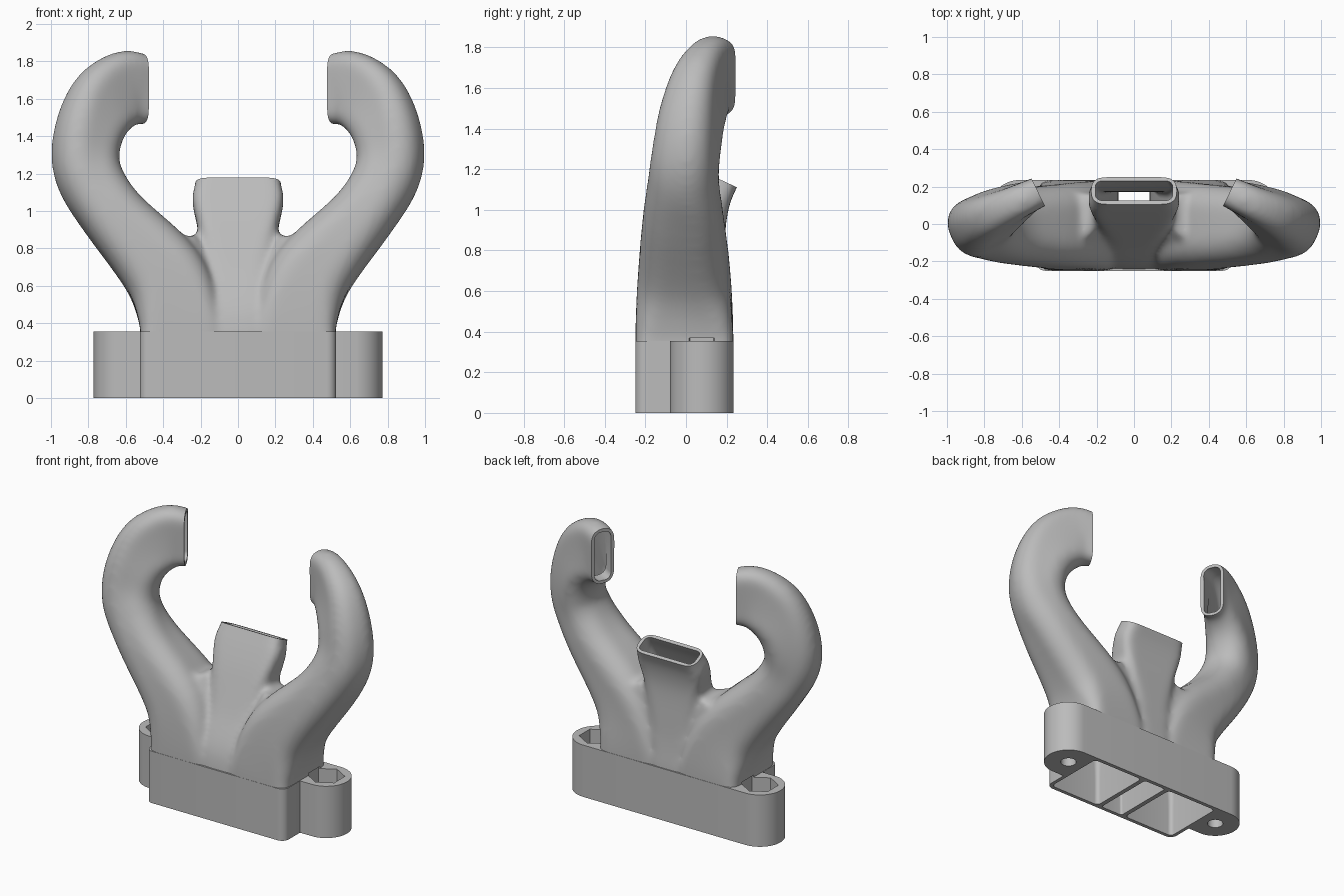
import bpy, bmesh, math
from mathutils import Vector, Matrix

cube = bpy.data.objects.get("Cube")
if cube:
    bpy.data.objects.remove(cube, do_unlink=True)

WALL = 0.023
BASE_TOP = 0.355
EAR = Vector((0.615, 0.078))

grey = bpy.data.materials.new("plain_grey")
grey.use_nodes = True
grey.diffuse_color = (0.5, 0.5, 0.5, 1)
for node in grey.node_tree.nodes:
    if node.type == 'BSDF_PRINCIPLED':
        node.inputs["Base Color"].default_value = (0.5, 0.5, 0.5, 1)

# Duct stations: x, y, z, half width, half depth, corner roundness, turn in degrees
ARM = [
    (0.308, -0.008, -0.05, 0.216, 0.24, 0.24, 0),
    (0.308, -0.008, 0.24, 0.216, 0.24, 0.24, 0),
    (0.312, -0.008, 0.42, 0.216, 0.24, 0.35, 0),
    (0.397, -0.011, 0.665, 0.215, 0.226, 0.6, 3),
    (0.665, -0.015, 0.975, 0.172, 0.195, 0.8, 10),
    (0.785, -0.012, 1.16, 0.174, 0.168, 0.85, 18),
    (0.816, 0.004, 1.30, 0.178, 0.153, 0.85, 23),
    (0.786, 0.03, 1.455, 0.186, 0.138, 0.85, 25),
    (0.71, 0.073, 1.585, 0.20, 0.114, 0.85, 25),
    (0.60, 0.128, 1.657, 0.20, 0.09, 0.85, 25),
    (0.512, 0.17, 1.65, 0.186, 0.081, 0.8, 25),
    (0.405, 0.222, 1.65, 0.186, 0.081, 0.8, 25),
]
CENTRE = [
    (0, -0.008, -0.05, 0.107, 0.24, 0.3, 0),
    (0, -0.008, 0.24, 0.107, 0.24, 0.3, 0),
    (0, 0.0, 0.42, 0.113, 0.226, 0.35, 0),
    (0, 0.04, 0.65, 0.155, 0.166, 0.4, 0),
    (0, 0.086, 0.90, 0.212, 0.11, 0.55, 0),
    (0, 0.133, 1.05, 0.244, 0.086, 0.65, 0),
    (0, 0.178, 1.145, 0.229, 0.08, 0.7, 0),
    (0, 0.228, 1.253, 0.22, 0.08, 0.7, 0),
]
WEB = [
    (0.12, -0.008, -0.05, 0.06, 0.19, 0.3, 0),
    (0.14, -0.004, 0.36, 0.07, 0.21, 0.3, 0),
    (0.20, 0.025, 0.60, 0.08, 0.165, 0.3, 0),
    (0.295, 0.05, 0.845, 0.075, 0.115, 0.5, 0),
]


def make_object(name, bm):
    bmesh.ops.recalc_face_normals(bm, faces=bm.faces[:])
    mesh = bpy.data.meshes.new(name)
    bm.to_mesh(mesh)
    bm.free()
    mesh.materials.append(grey)
    obj = bpy.data.objects.new(name, mesh)
    bpy.context.scene.collection.objects.link(obj)
    return obj


def evaluated_mesh(obj):
    bpy.context.view_layer.update()
    graph = bpy.context.evaluated_depsgraph_get()
    return bpy.data.meshes.new_from_object(obj.evaluated_get(graph))


def combine(obj, other, operation):
    """Boolean that moves on to the next solver if one loses the body."""
    mod = obj.modifiers.new(operation.lower(), 'BOOLEAN')
    mod.operation = operation
    mod.object = other
    result = obj.data
    for solver in ('EXACT', 'MANIFOLD', 'FLOAT'):
        mod.solver = solver
        mesh = evaluated_mesh(obj)
        if len(mesh.polygons) > 0.6 * len(obj.data.polygons):
            result = mesh
            break
    obj.modifiers.clear()
    obj.data = result
    bpy.data.objects.remove(other, do_unlink=True)


def spline(stations, steps=6):
    """Smooth curve through the stations, carrying the section sizes along."""
    out = []
    last = len(stations) - 1
    for i in range(last):
        p0, p1 = stations[max(i - 1, 0)], stations[i]
        p2, p3 = stations[i + 1], stations[min(i + 2, last)]
        for k in range(steps):
            t = k / steps
            out.append([b + 0.5 * t * (c - a + t * (2 * a - 5 * b + 4 * c - d
                        + t * (3 * (b - c) + d - a)))
                        for a, b, c, d in zip(p0, p1, p2, p3)])
    out.append(list(stations[last]))
    return out


def section(a, b, r, arc=6):
    """Rounded rectangle."""
    pts = []
    for q, (sx, sy) in enumerate(((1, 1), (-1, 1), (-1, -1), (1, -1))):
        for k in range(arc + 1):
            ang = (q + k / arc) * math.pi / 2
            pts.append((sx * (a - r) + r * math.cos(ang),
                        sy * (b - r) + r * math.sin(ang)))
    return pts


def add_duct(bm, stations, side=1, inset=0.0, start_z=-0.05):
    stations = [stations[0][:2] + (start_z,) + stations[0][3:]] + stations[1:]
    path = spline(stations)
    centres = [Vector((side * p[0], p[1], p[2])) for p in path]
    rings = []
    for i, (c, p) in enumerate(zip(centres, path)):
        ahead = centres[min(i + 1, len(path) - 1)]
        tangent = (ahead - centres[max(i - 1, 0)]).normalized()
        turn = math.radians(p[6])
        depth = Vector((side * math.sin(turn), math.cos(turn), 0))
        depth = (depth - depth.dot(tangent) * tangent).normalized()
        width = tangent.cross(depth)
        a, b = p[3] - inset, p[4] - inset
        r = max(p[5] * min(p[3], p[4]) - inset, 0.015)
        rings.append([bm.verts.new(c + width * u + depth * v)
                      for u, v in section(a, b, r)])
    for low, high in zip(rings, rings[1:]):
        for j in range(len(low)):
            k = (j + 1) % len(low)
            bm.faces.new((low[j], low[k], high[k], high[j]))
    bm.faces.new(rings[0])
    bm.faces.new(rings[-1])


# Blended outer skin of the three ducts, with webs filling the crotches
bm = bmesh.new()
add_duct(bm, CENTRE, start_z=0.15)
for side in (1, -1):
    add_duct(bm, ARM, side, start_z=0.15)
    add_duct(bm, WEB, side, start_z=0.15)
body = make_object("triple_outlet_duct", bm)
remesh = body.modifiers.new("blend", 'REMESH')
remesh.mode = 'VOXEL'
remesh.voxel_size = 0.016
smooth = body.modifiers.new("fillet", 'SMOOTH')
smooth.factor = 0.5
smooth.iterations = 22
skin = evaluated_mesh(body)
body.modifiers.clear()
body.data = skin

# Flat outlet rims
bm = bmesh.new()
for stations, sides in ((CENTRE, (1,)), (ARM, (1, -1))):
    for side in sides:
        end, beyond = (Vector((side * s[0], s[1], s[2])) for s in stations[-2:])
        facing = (beyond - end).normalized()
        matrix = (Matrix.Translation(end + facing * 0.15)
                  @ facing.to_track_quat('Z', 'Y').to_matrix().to_4x4()
                  @ Matrix.Diagonal((0.5, 0.5, 0.3, 1)))
        bmesh.ops.create_cube(bm, size=1, matrix=matrix)
combine(body, make_object("rim_cutter", bm), 'DIFFERENCE')

# Mounting base with rounded front corners and round ears
half = []
for k in range(7):
    ang = (k / 6 - 1) * math.pi / 2
    half.append((0.475 + 0.05 * math.cos(ang), -0.20 + 0.05 * math.sin(ang)))
half.append((0.525, EAR.y - 0.157))
for k in range(1, 25):
    ang = (k / 24 - 0.5) * math.pi
    half.append((EAR.x + 0.157 * math.cos(ang), EAR.y + 0.157 * math.sin(ang)))
outline = half + [(-x, y) for x, y in reversed(half)]
bm = bmesh.new()
floor = bm.faces.new([bm.verts.new((x, y, 0)) for x, y in outline])
top = bmesh.ops.extrude_face_region(bm, geom=[floor])
bmesh.ops.translate(bm, vec=(0, 0, BASE_TOP),
                    verts=[g for g in top["geom"] if isinstance(g, bmesh.types.BMVert)])
bm.faces.ensure_lookup_table()
if not any(f.normal.z < -0.5 or f.calc_center_median().z < 0.01 for f in bm.faces):
    bm.faces.new([v for v in bm.verts if v.co.z < 0.01])
combine(body, make_object("mounting_base", bm), 'UNION')

# Hexagonal nut pockets, then bolt holes
for name, sides, radius, low, high in (("nut_cutter", 6, 0.116, 0.2, 0.37),
                                       ("bolt_cutter", 32, 0.05, -0.1, 0.3)):
    bm = bmesh.new()
    for side in (1, -1):
        bmesh.ops.create_cone(
            bm, cap_ends=True, segments=sides, radius1=radius, radius2=radius,
            depth=high - low,
            matrix=Matrix.Translation((side * EAR.x, EAR.y, (low + high) / 2)))
    combine(body, make_object(name, bm), 'DIFFERENCE')

# Hollow out the air channels
bm = bmesh.new()
add_duct(bm, CENTRE, inset=WALL)
for side in (1, -1):
    add_duct(bm, ARM, side, inset=WALL)
combine(body, make_object("channel_cutter", bm), 'DIFFERENCE')

# One material, smooth skin with sharp rims
body.data.materials.clear()
body.data.materials.append(grey)
for poly in body.data.polygons:
    poly.material_index = 0
bpy.ops.object.select_all(action='DESELECT')
body.select_set(True)
bpy.context.view_layer.objects.active = body
bpy.ops.object.shade_smooth_by_angle(angle=math.radians(35))
